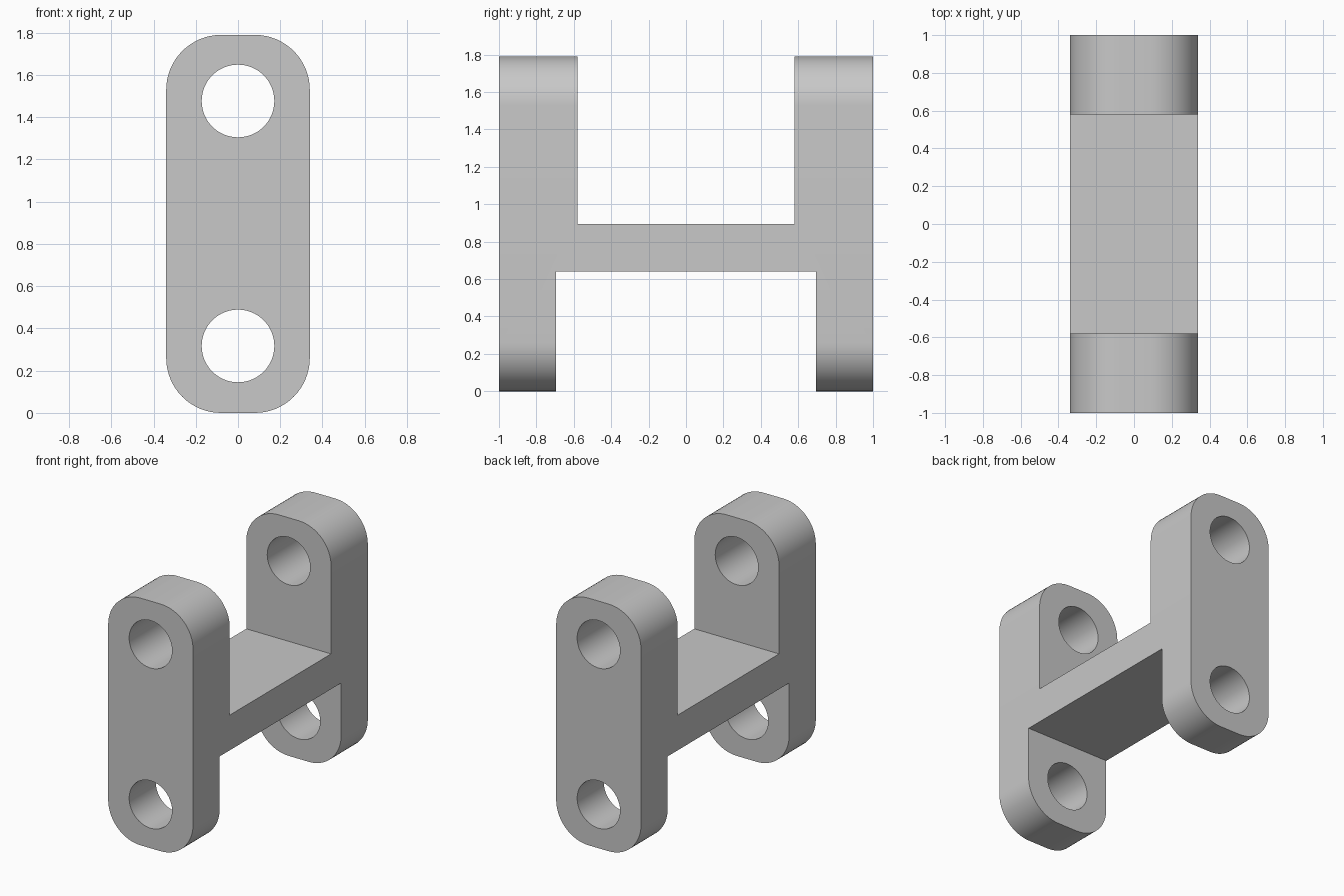
import bpy, bmesh, math
from mathutils import Matrix

cube = bpy.data.objects.get("Cube")
if cube:
    bpy.data.objects.remove(cube, do_unlink=True)

HALF_W, HEIGHT, CORNER = 0.34, 1.79, 0.26
HOLE_R, HOLE_HEIGHTS = 0.172, (0.317, 1.477)

grey = bpy.data.materials.new("light grey")
grey.use_nodes = True
colour = (0.58, 0.58, 0.58, 1)
grey.diffuse_color = colour
grey.node_tree.nodes["Principled BSDF"].inputs["Base Color"].default_value = colour


def mesh_object(name, bm):
    bmesh.ops.recalc_face_normals(bm, faces=bm.faces)
    mesh = bpy.data.meshes.new(name)
    bm.to_mesh(mesh)
    bm.free()
    mesh.materials.append(grey)
    obj = bpy.data.objects.new(name, mesh)
    bpy.context.collection.objects.link(obj)
    return obj


# H-shaped side profile, mirrored in y and extruded across the width
half = [(0.695, 0.64), (0.695, 0), (1, 0), (1, HEIGHT), (0.58, HEIGHT), (0.58, 0.895)]
profile = half + [(-y, z) for y, z in reversed(half)]
bm = bmesh.new()
face = bm.faces.new([bm.verts.new((-HALF_W, y, z)) for y, z in profile])
side = bmesh.ops.extrude_face_region(bm, geom=[face])["geom"]
bmesh.ops.translate(bm, vec=(2 * HALF_W, 0, 0),
                    verts=[v for v in side if isinstance(v, bmesh.types.BMVert)])


# Round the ends of the four arms: only edges running front to back
def is_arm_end(edge):
    a, b = (v.co for v in edge.verts)
    runs_along_y = abs(a.x - b.x) < 1e-4 and abs(a.z - b.z) < 1e-4
    return runs_along_y and min(a.z, HEIGHT - a.z) < 1e-4


bmesh.ops.bevel(bm, geom=[e for e in bm.edges if is_arm_end(e)], offset=CORNER,
                offset_type='OFFSET', segments=16, profile=0.5, affect='EDGES')
bracket = mesh_object("bracket", bm)

# Pin holes running front to back
bm = bmesh.new()
for z in HOLE_HEIGHTS:
    bmesh.ops.create_cone(bm, cap_ends=True, segments=64, radius1=HOLE_R, radius2=HOLE_R, depth=3,
                          matrix=Matrix.Translation((0, 0, z)) @ Matrix.Rotation(math.pi / 2, 4, 'X'))
cutter = mesh_object("pin_hole_cutter", bm)
cutter.hide_render = True

cut = bracket.modifiers.new("pin holes", 'BOOLEAN')
cut.operation = 'DIFFERENCE'
cut.solver = 'EXACT'
cut.object = cutter
bpy.ops.object.select_all(action='DESELECT')
bpy.context.view_layer.objects.active = bracket
bracket.select_set(True)
bpy.ops.object.modifier_apply(modifier=cut.name)
bpy.data.objects.remove(cutter, do_unlink=True)
bpy.ops.object.shade_smooth_by_angle(angle=math.radians(30))
